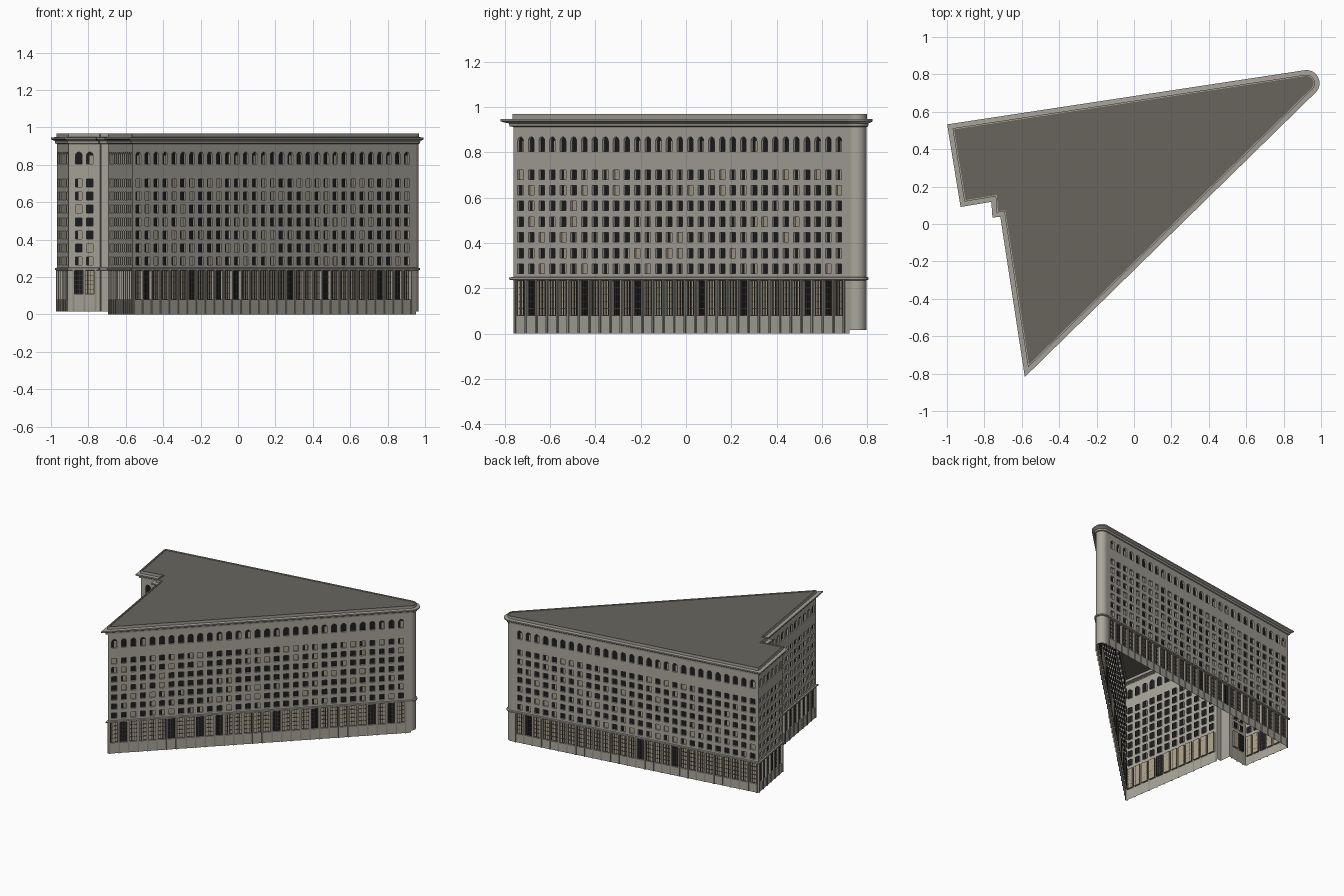
import bpy, bmesh, math, random
from mathutils import Vector

if "Cube" in bpy.data.objects:
    bpy.data.objects.remove(bpy.data.objects["Cube"])

random.seed(4)
parts = {}

def part(name):
    if name not in parts:
        parts[name] = bmesh.new()
    return parts[name]

def face(name, pts):
    bm = part(name)
    bm.faces.new([bm.verts.new(p) for p in pts])

def frame(p, q):
    """Wall coordinates: u along the wall, z up, d outward."""
    p, q = Vector(p), Vector(q)
    t = (q - p).normalized()
    n = Vector((t.y, -t.x))
    def P(u, z, d=0.0):
        v = p + t * u + n * d
        return Vector((v.x, v.y, z))
    return P, (q - p).length

def box(name, P, u0, u1, z0, z1, d0, d1):
    ring = lambda d: [P(u0, z0, d), P(u1, z0, d), P(u1, z1, d), P(u0, z1, d)]
    bm = part(name)
    a = [bm.verts.new(v) for v in ring(d0)]
    b = [bm.verts.new(v) for v in ring(d1)]
    bm.faces.new(b)
    bm.faces.new(a[::-1])
    for i in range(4):
        j = (i + 1) % 4
        bm.faces.new((a[i], a[j], b[j], b[i]))

def window_cell(P, u0, u1, za, zb, w, z0, z1, depth, arch=False):
    """Wall panel with one recessed opening; returns the opening's sides."""
    m = (u0 + u1) / 2
    a, b = m - w / 2, m + w / 2
    zs = z1 - w / 2 if arch else z1
    top = [(a, zs), (b, zs)]
    if arch:
        top = [(m - w / 2 * math.cos(k * math.pi / 8), zs + w / 2 * math.sin(k * math.pi / 8))
               for k in range(9)]
    W = lambda pts: face("walls", [P(*v) for v in pts])
    W([(u0, za), (u1, za), (b, z0), (a, z0)])
    W([(u0, za), (a, z0), (a, zs), (u0, zb)])
    W([(b, z0), (u1, za), (u1, zb), (b, zs)])
    W(top + [(u1, zb), (u0, zb)])
    loop = [(b, z0), (a, z0)] + top
    for i, v in enumerate(loop):
        x = loop[(i + 1) % len(loop)]
        face("walls", [P(*v), P(*v, -depth), P(*x, -depth), P(*x)])
    return a, b, [P(*v, -depth) for v in reversed(loop[::-1])][::-1]

def facade(p, q, bays, bottom, m0=0.01, m1=0.01, sill=0.08):
    P, length = frame(p, q)
    step = (length - m0 - m1) / bays
    # plain strips at both ends
    for s, e in ((0, m0), (length - m1, length)):
        face("walls", [P(s, bottom), P(e, bottom), P(e, TOP), P(s, TOP)])
    for i in range(bays):
        u0 = m0 + i * step
        u1 = u0 + step
        # tall ground floor window with bars
        a, b, loop = window_cell(P, u0, u1, bottom, BAND, step * .76, sill, .233, .014)
        face("dark_glass" if random.random() < .18 else "shop_panes", loop[::-1])
        for k in range(4):
            u = a + (b - a) * k / 3
            box("window_bars", P, u - .0015, u + .0015, sill, .233, -.014, -.009)
        for k in range(6):
            z = sill + (.233 - sill) * k / 5
            box("window_bars", P, a, b, z - .0012, z + .0012, -.014, -.010)
        # seven office floors
        z_low = BAND
        for k in range(7):
            c = .286 + .0693 * k
            a, b, loop = window_cell(P, u0, u1, z_low, c + .035, .036, c - .021, c + .021, .012)
            z_low = c + .035
            face("dark_glass", loop[::-1])
            if random.random() < .4:
                s = a + (b - a) * random.choice((0, .4, .5))
                face("blinds", [P(s, c - .021, -.011), P(b, c - .021, -.011),
                                P(b, c + .021, -.011), P(s, c + .021, -.011)])
        # arched top floor
        a, b, loop = window_cell(P, u0, u1, z_low, TOP, .036, .803, .868, .012, True)
        face("dark_glass", loop[::-1])
        if random.random() < .3:
            s = (a + b) / 2
            face("blinds", [P(s, .803, -.011), P(b, .803, -.011), P(b, .85, -.011), P(s, .85, -.011)])
    # ground floor pilasters
    for i in range(bays + 1):
        u = m0 + i * step
        box("pilasters", P, u - .005, u + .005, bottom, BAND - .004, 0, .005)

def offset(pts, d):
    """Mitred outward offset of the plan."""
    out = []
    for i, p in enumerate(pts):
        e0 = (Vector(p) - Vector(pts[i - 1])).normalized()
        e1 = (Vector(pts[(i + 1) % len(pts)]) - Vector(p)).normalized()
        n0, n1 = Vector((e0.y, -e0.x)), Vector((e1.y, -e1.x))
        out.append(Vector(p) + (n0 + n1) * (d / (1 + n0.dot(n1))))
    return out

def sweep(name, profile):
    """Runs a moulding profile of (outset, height) around the plan."""
    bm = part(name)
    rings = [[bm.verts.new((v.x, v.y, z)) for v in offset(plan, d)] for d, z in profile]
    n = len(plan)
    for r, s in zip(rings, rings[1:]):
        for i in range(n):
            j = (i + 1) % n
            bm.faces.new((r[i], r[j], s[j], s[i]))

TOP, BAND = .92, .242
A, B, C = (-.968, .51), (-.905, .122), (-.738, .15)
D, E, F = (-.732, .064), (-.692, .068), (-.565, -.762)
tip = [(.922 + .043 * math.cos(math.radians(t)), .753 + .043 * math.sin(math.radians(t)))
       for t in [-45.7 + 144.2 * k / 12 for k in range(13)]]
plan = [A, B, C, D, E, F] + tip

# windowed facades
facade(A, B, 6, .015)
facade(B, C, 2, .015, .025, .025, .11)
facade(E, F, 12, 0)
facade(F, tip[0], 31, 0, .012, .035)
facade(tip[-1], A, 28, .015, .03, .012)

# blank return walls
for p, q in ((C, D), (D, E)):
    P, L = frame(p, q)
    face("walls", [P(0, .015), P(L, .015), P(L, TOP), P(0, TOP)])

# rounded corner
bm = part("rounded_corner")
lo = [bm.verts.new((x, y, .015)) for x, y in tip]
hi = [bm.verts.new((x, y, TOP)) for x, y in tip]
for i in range(len(tip) - 1):
    bm.faces.new((lo[i], lo[i + 1], hi[i + 1], hi[i]))

# mouldings and roof
sweep("band_course", [(0, .235), (.009, .238), (.009, .247), (0, .25)])
sweep("cornice", [(0, .912), (.008, .915), (.01, .928), (.022, .933), (.027, .937), (.027, .946),
                  (.002, .948), (.002, .968), (-.005, .968), (-.005, .962)])
face("roof", [(v.x, v.y, .962) for v in offset(plan, -.005)])

stone, trim = (.40, .38, .33, 1), (.38, .36, .32, 1)
colors = {"walls": stone, "rounded_corner": stone, "pilasters": (.30, .28, .24, 1),
          "band_course": trim, "cornice": trim, "roof": (.14, .13, .11, 1),
          "dark_glass": (.012, .012, .014, 1), "blinds": (.38, .34, .26, 1),
          "shop_panes": (.42, .36, .26, 1), "window_bars": (.06, .055, .045, 1)}
for name, bm in parts.items():
    me = bpy.data.meshes.new(name)
    if name == "walls":
        bmesh.ops.remove_doubles(bm, verts=bm.verts, dist=1e-5)
    bm.to_mesh(me)
    bm.free()
    mat = bpy.data.materials.new(name + "_color")
    mat.diffuse_color = colors[name]
    mat.use_nodes = True
    mat.node_tree.nodes["Principled BSDF"].inputs["Base Color"].default_value = mat.diffuse_color
    me.materials.append(mat)
    ob = bpy.data.objects.new(name, me)
    bpy.context.collection.objects.link(ob)
    if name in ("rounded_corner", "cornice", "band_course"):
        bpy.ops.object.select_all(action='DESELECT')
        ob.select_set(True)
        bpy.context.view_layer.objects.active = ob
        bpy.ops.object.shade_smooth_by_angle(angle=math.radians(25))
